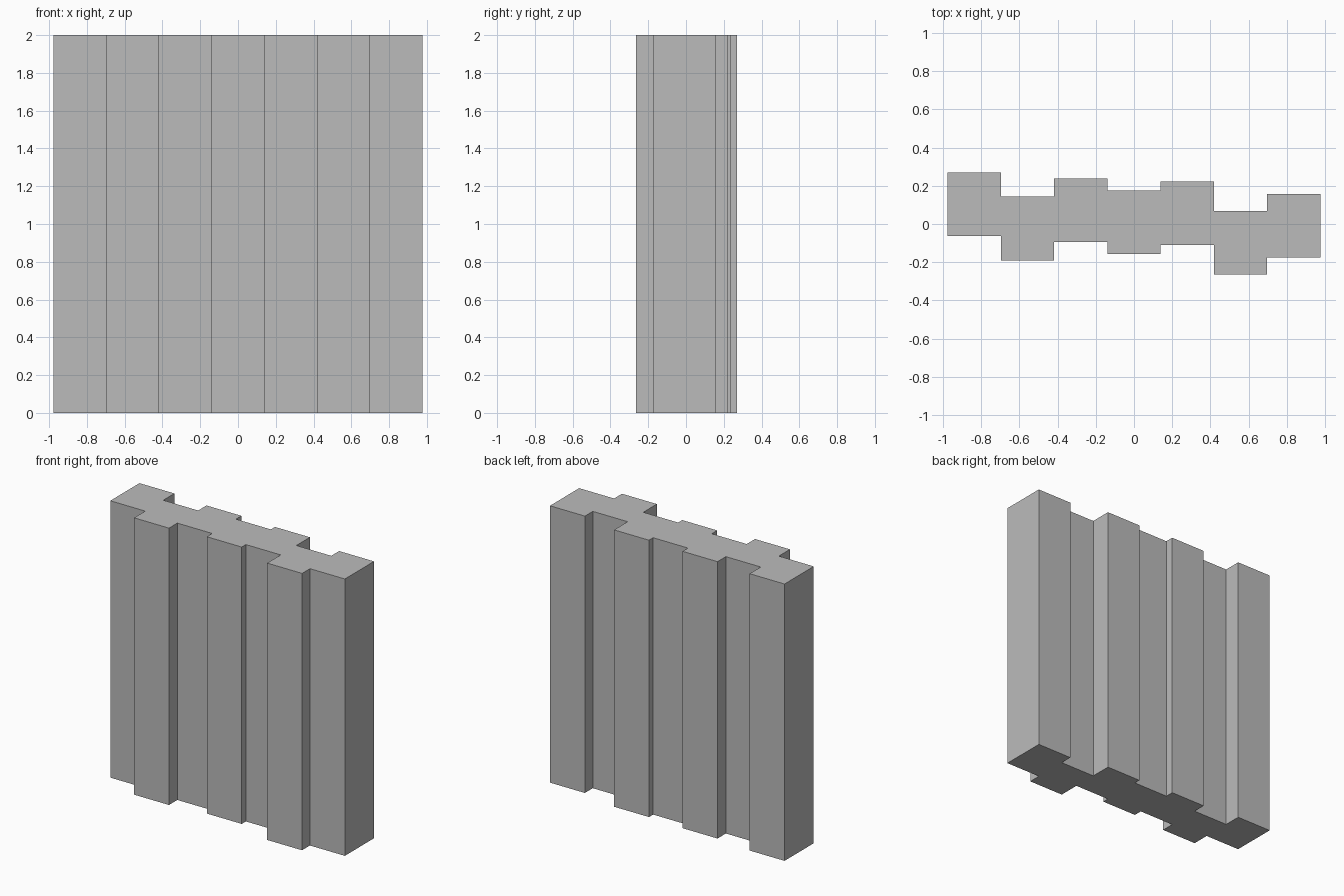
import bpy
import bmesh

cube = bpy.data.objects.get("Cube")
if cube:
    bpy.data.objects.remove(cube, do_unlink=True)

HEIGHT = 2.0
WIDTH = 0.279   # width of one panel
DEPTH = 0.333   # thickness shared by all panels
FRONTS = [-0.063, -0.19, -0.095, -0.157, -0.11, -0.265, -0.175]

# Plain grey
grey = bpy.data.materials.new("plain grey")
grey.use_nodes = True
colour = (0.5, 0.5, 0.5, 1.0)
grey.diffuse_color = colour
grey.node_tree.nodes["Principled BSDF"].inputs["Base Color"].default_value = colour

# Stepped outline: along the front, then back along the rear
start = -WIDTH * len(FRONTS) / 2
front_edge = []
for i, y in enumerate(FRONTS):
    front_edge += [(start + i * WIDTH, y), (start + (i + 1) * WIDTH, y)]
back_edge = [(x, y + DEPTH) for x, y in reversed(front_edge)]

# Extrude the outline into the staggered wall
bm = bmesh.new()
base = bm.faces.new([bm.verts.new((x, y, 0)) for x, y in front_edge + back_edge])
result = bmesh.ops.extrude_face_region(bm, geom=[base], use_keep_orig=True)
top = [v for v in result["geom"] if isinstance(v, bmesh.types.BMVert)]
bmesh.ops.translate(bm, verts=top, vec=(0, 0, HEIGHT))
bmesh.ops.recalc_face_normals(bm, faces=bm.faces)

mesh = bpy.data.meshes.new("staggered_wall")
bm.to_mesh(mesh)
bm.free()
mesh.materials.append(grey)
wall = bpy.data.objects.new("staggered_wall", mesh)
bpy.context.collection.objects.link(wall)
